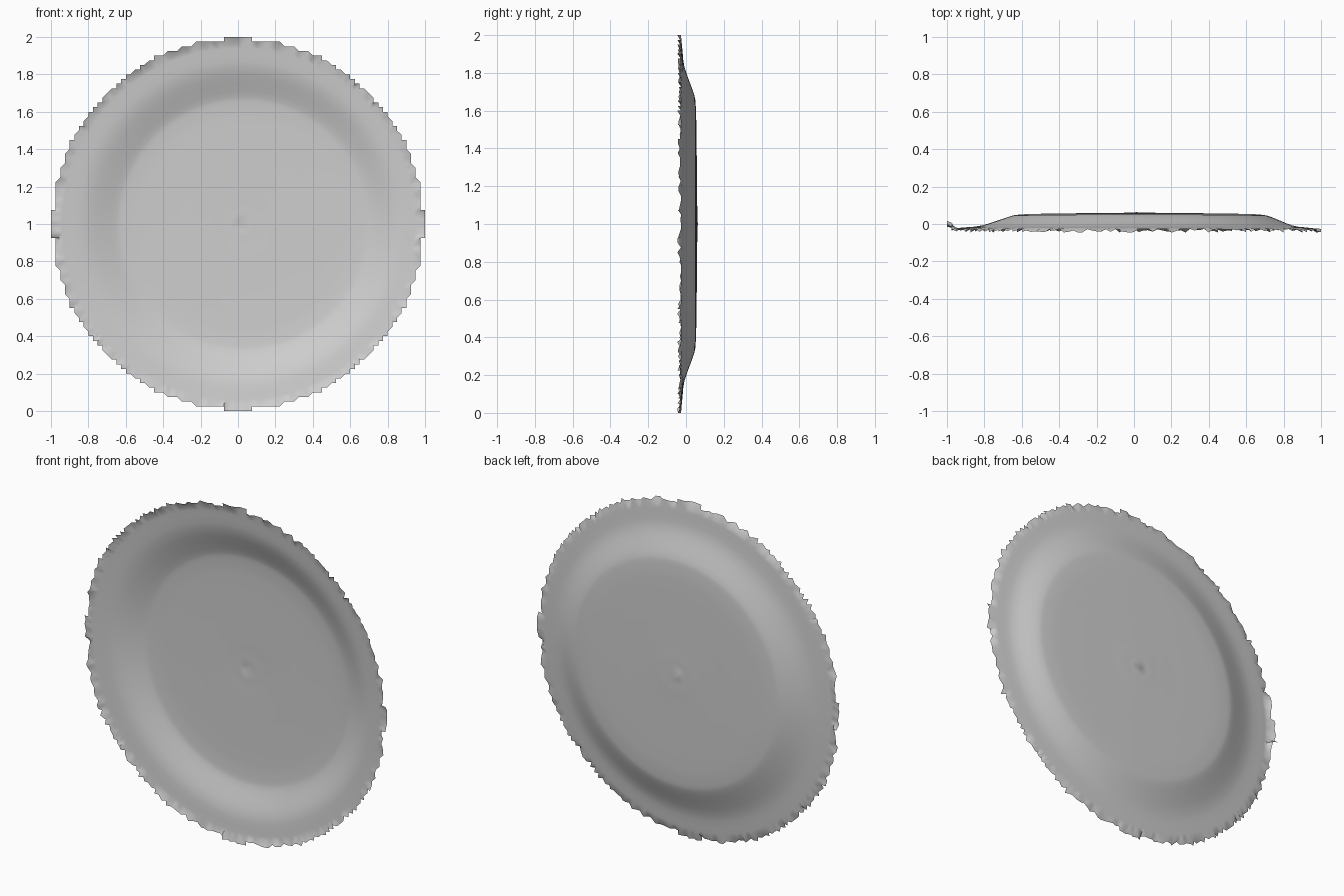
import bpy, bmesh, math, random

random.seed(4)
if "Cube" in bpy.data.objects:
    bpy.data.objects.remove(bpy.data.objects["Cube"], do_unlink=True)

SEGMENTS = 480
CELL = 0.025      # step size of the chipped outline
WELL_SHIFT = 0.03  # the well sits slightly off centre

# Plate profile: radius, depth
PROFILE = [
    (0.03, 0.058), (0.07, 0.061), (0.12, 0.058), (0.18, 0.059), (0.24, 0.057),
    (0.32, 0.058), (0.40, 0.056), (0.48, 0.056), (0.56, 0.054), (0.61, 0.053),
    (0.64, 0.050), (0.66, 0.049), (0.68, 0.045), (0.71, 0.035), (0.75, 0.020),
    (0.79, 0.005), (0.83, -0.008), (0.87, -0.015), (0.91, -0.018),
    (0.94, -0.021), (0.96, -0.023),
]


def grey_material(name, value):
    mat = bpy.data.materials.new(name)
    mat.use_nodes = True
    color = (value, value, value, 1)
    mat.diffuse_color = color
    mat.node_tree.nodes["Principled BSDF"].inputs["Base Color"].default_value = color
    return mat


def shift(radius):
    return WELL_SHIFT * min(1, max(0, (0.96 - radius) / 0.24))


def left_curl(angle):
    """Strength of the backward curl on the x- side of the rim."""
    return max(0, 1 - abs(angle - math.pi) / 0.3)


bm = bmesh.new()
angles = [2 * math.pi * i / SEGMENTS for i in range(SEGMENTS)]

# Smooth turned body
rings = []
for radius, depth in PROFILE:
    rings.append([bm.verts.new((radius * math.cos(a) + shift(radius), depth,
                                1 + radius * math.sin(a))) for a in angles])

# Chipped rim: the outline snaps to small steps and wavers in depth
rim, cells = [], {}
for a in angles:
    key = (round(0.99 * math.cos(a) / CELL), round(0.99 * math.sin(a) / CELL))
    if key not in cells:
        depth = -0.026 - 0.02 * random.random() ** 2
        depth += left_curl(a) * random.uniform(0.02, 0.06)
        cells[key] = bm.verts.new((key[0] * CELL, depth, 1 + key[1] * CELL))
    rim.append(cells[key])
rings.append(rim)

# Skin between neighbouring rings
for inner, outer in zip(rings, rings[1:]):
    for i in range(SEGMENTS):
        j = (i + 1) % SEGMENTS
        corners = [inner[i], inner[j], outer[j]]
        if outer[i] is not outer[j]:
            corners.append(outer[i])
        bm.faces.new(corners)

# Small dimple in the middle
centre = bm.verts.new((WELL_SHIFT - 0.02, 0.064, 1))
for i in range(SEGMENTS):
    bm.faces.new((centre, rings[0][(i + 1) % SEGMENTS], rings[0][i]))

bmesh.ops.recalc_face_normals(bm, faces=bm.faces)
if sum(f.normal.y * f.calc_area() for f in bm.faces) > 0:
    bmesh.ops.reverse_faces(bm, faces=bm.faces)

mesh = bpy.data.meshes.new("plate")
bm.to_mesh(mesh)
bm.free()
plate = bpy.data.objects.new("plate", mesh)
bpy.context.collection.objects.link(plate)
mesh.materials.append(grey_material("plain grey", 0.62))

bpy.context.view_layer.objects.active = plate
plate.select_set(True)
bpy.ops.object.shade_smooth_by_angle(angle=math.radians(50))
